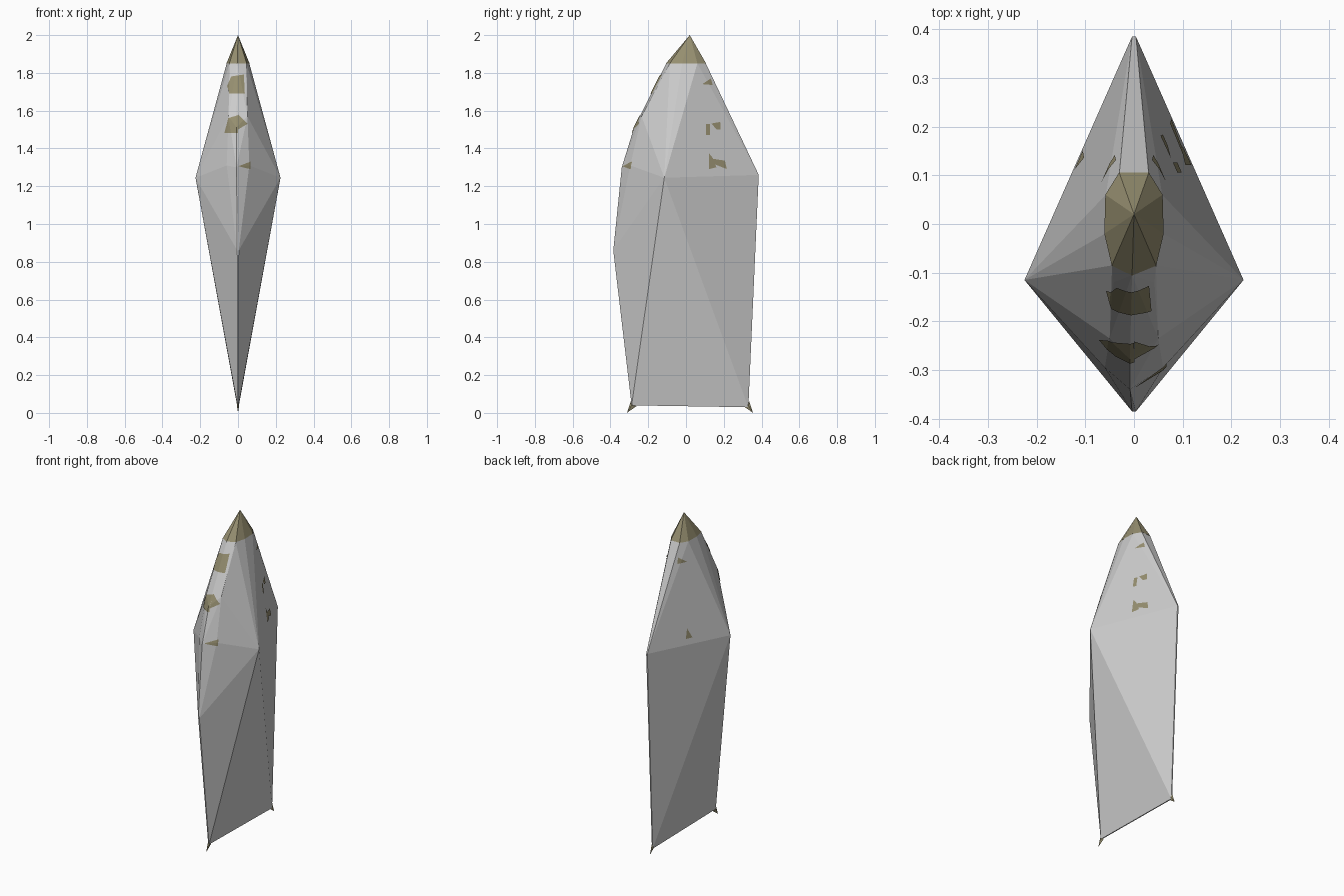
import bpy, bmesh
from mathutils import Vector

if "Cube" in bpy.data.objects:
    bpy.data.objects.remove(bpy.data.objects["Cube"])

olive = bpy.data.materials.new("olive")
olive.diffuse_color = (0.30, 0.27, 0.16, 1)
olive.use_nodes = True
olive.node_tree.nodes["Principled BSDF"].inputs["Base Color"].default_value = olive.diffuse_color


def finish(bm, name, mat=None):
    me = bpy.data.meshes.new(name)
    bm.to_mesh(me)
    bm.free()
    if mat:
        me.materials.append(mat)
    ob = bpy.data.objects.new(name, me)
    bpy.context.collection.objects.link(ob)
    return ob


def hull(points):
    bm = bmesh.new()
    for p in points:
        bm.verts.new(p)
    res = bmesh.ops.convex_hull(bm, input=bm.verts[:])
    junk = {g for k in ("geom_interior", "geom_unused") for g in res[k]}
    bmesh.ops.delete(bm, geom=[g for g in junk if isinstance(g, bmesh.types.BMVert)],
                     context='VERTS')
    bmesh.ops.recalc_face_normals(bm, faces=bm.faces[:])
    return bm


# Points on the centre plane (x, y, z), then points mirrored in x
centre = [(0, 0.02, 2.0), (-0.008, -0.34, 1.30), (-0.008, -0.275, 1.51),
          (-0.006, -0.175, 1.71), (-0.004, -0.105, 1.85)]
mirrored = [
    (0.225, -0.115, 1.245),                                  # widest side corners
    (0.004, 0.385, 1.26), (0.004, -0.385, 0.86),             # back and front tips
    (0.003, -0.288, 0.04), (0.003, 0.33, 0.03),              # lower edge
    (0.03, 0.105, 1.85), (0.058, 0.06, 1.85), (0.06, -0.02, 1.85),
    (0.045, -0.085, 1.85),
    (0.05, -0.25, 1.51), (0.05, -0.235, 1.57), (0.045, -0.16, 1.71),
    (0.042, -0.12, 1.79), (0.06, -0.295, 1.31)]
shell_points = centre + [(s * x, y, z) for x, y, z in mirrored for s in (1, -1)]
shell = finish(hull(shell_points), "shell")


def patch(name, keep, planes, push=0.003):
    """Part of the shell facing `keep`, cut by planes and lifted off it."""
    bm = bmesh.new()
    bm.from_mesh(shell.data)
    away = [f for f in bm.faces if f.normal.dot(Vector(keep)) < 0.05]
    bmesh.ops.delete(bm, geom=away, context='FACES')
    for co, no in planes:
        bmesh.ops.bisect_plane(bm, geom=bm.verts[:] + bm.edges[:] + bm.faces[:],
                               plane_co=co, plane_no=no, clear_outer=True)
    bm.normal_update()
    for v in bm.verts:
        if v.co.z < 1.99:
            v.co += v.normal * push
    finish(bm, name, olive)


def outline(poly, axis):
    """Cutting planes for a counter-clockwise (u, z) polygon seen along axis."""
    out = []
    for (u0, z0), (u1, z1) in zip(poly, poly[1:] + poly[:1]):
        n = (z1 - z0, u0 - u1)
        if axis == 'y':
            out.append(((u0, 0, z0), (n[0], 0, n[1])))
        else:
            out.append(((0, u0, z0), (0, n[0], n[1])))
    return out


# Head cap
patch("head_cap", (0, 0, 1), [((0, 0, 1.85), (0, 0, -1))], 0.001)

# Front patches, outlined in x and z
front = [
    [(-0.045, 1.69), (0.035, 1.69), (0.03, 1.79), (-0.035, 1.78), (-0.055, 1.73)],
    [(-0.07, 1.48), (0.0, 1.48), (0.0, 1.575), (-0.05, 1.56)],
    [(0.0, 1.50), (0.05, 1.53), (0.0, 1.58)],
    [(0.0, 1.305), (0.065, 1.29), (0.065, 1.33)]]
for i, poly in enumerate(front):
    patch(f"front_patch_{i}", (0, -1, 0), outline(poly, 'y'))

# Side patches, outlined in y and z
right = [
    [(0.085, 1.74), (0.14, 1.735), (0.13, 1.77)],
    [(0.105, 1.47), (0.125, 1.47), (0.125, 1.53), (0.105, 1.53)],
    [(0.125, 1.50), (0.16, 1.50), (0.185, 1.47), (0.18, 1.54), (0.125, 1.53)],
    [(0.12, 1.29), (0.16, 1.30), (0.14, 1.35), (0.12, 1.375)],
    [(0.14, 1.32), (0.215, 1.29), (0.205, 1.335), (0.14, 1.345)]]
for i, poly in enumerate(right):
    patch(f"right_patch_{i}", (1, 0, 0), outline(poly, 'x'))
left = [[(0.085, 1.735), (0.14, 1.735), (0.13, 1.77)],
        [(0.11, 1.29), (0.15, 1.29), (0.135, 1.35)]]
for i, poly in enumerate(left):
    patch(f"left_patch_{i}", (-1, 0, 0), outline(poly, 'x'))

# Small pointed feet below the lower corners
for name, y, d in (("front_foot", -0.288, -1), ("back_foot", 0.33, 1)):
    pts = [(0, y + d * 0.025, 0), (0, y - d * 0.025, 0.035), (0, y + d * 0.005, 0.06),
           (0.006, y, 0.04), (-0.006, y, 0.04)]
    finish(hull(pts), name, olive)
